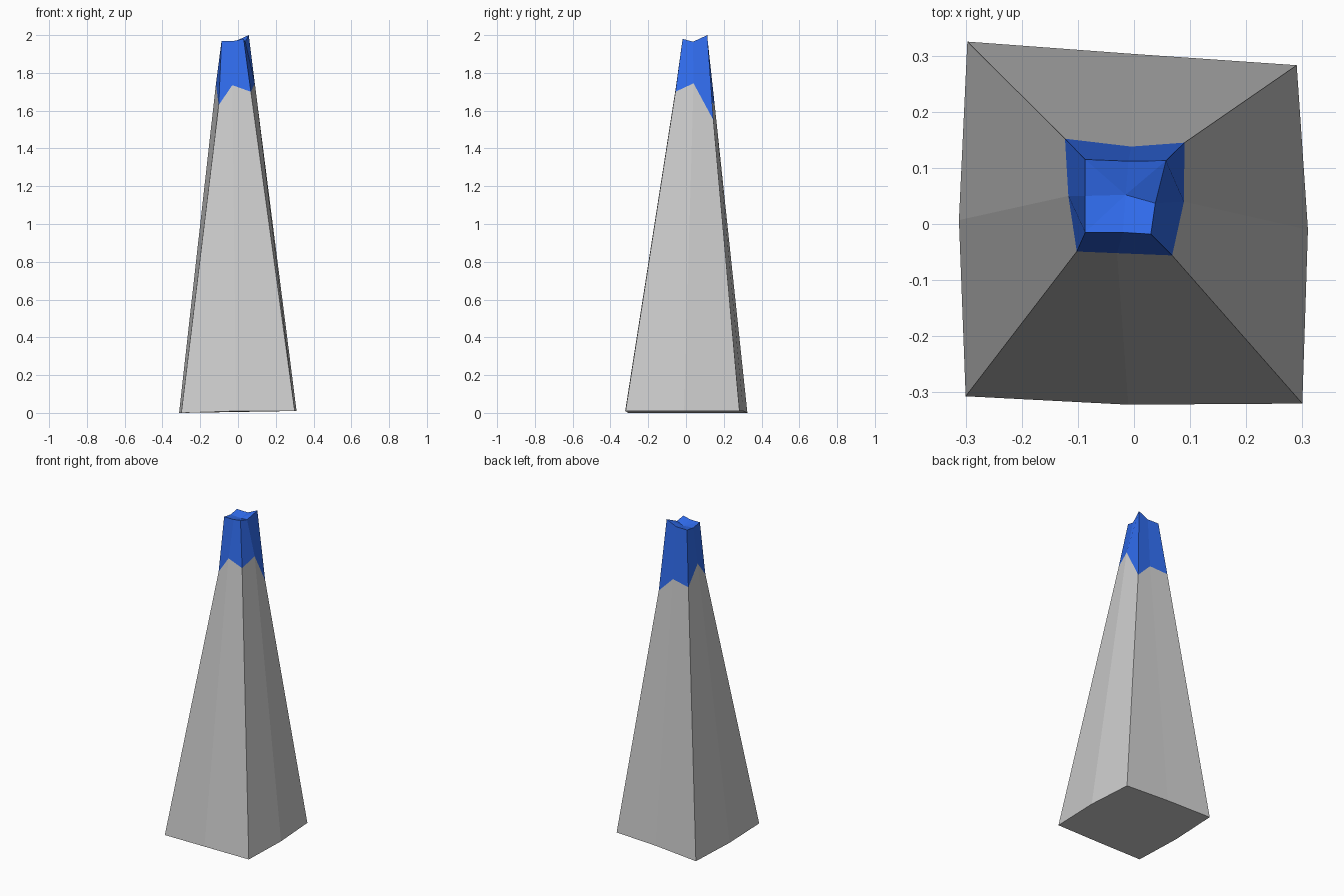
import bpy, bmesh

if "Cube" in bpy.data.objects:
    bpy.data.objects.remove(bpy.data.objects["Cube"])

# Eight-point rings: corners and side midpoints, anticlockwise from front left
BASE = [(-.30, -.307, 0), (-.01, -.322, .01), (.30, -.32, .01), (.31, -.01, .01),
        (.29, .283, .01), (0, .303, .01), (-.297, .325, 0), (-.312, .007, 0)]
SEAM = [(-.102, -.049, 1.63), (-.03, -.052, 1.735), (.068, -.056, 1.70), (.089, .04, 1.745),
        (.09, .145, 1.55), (-.005, .138, 1.645), (-.123, .152, 1.63), (-.117, .05, 1.74)]
TOP = [(-.087, -.015, 1.97), (-.02, -.015, 1.97), (.03, -.018, 1.98), (.038, .037, 1.965),
       (.057, .113, 2.0), (-.01, .112, 1.97), (-.087, .115, 1.97), (-.087, .05, 1.96)]
TOP_CENTRE = (-.015, .052, 1.955)


def tapered_part(name, lower, upper, cap_bottom=False, peak=None, color=None):
    bm = bmesh.new()
    a = [bm.verts.new(p) for p in lower]
    b = [bm.verts.new(p) for p in upper]
    n = len(a)
    for i in range(n):
        j = (i + 1) % n
        bm.faces.new((a[i], a[j], b[j], b[i]))
    if cap_bottom:
        bm.faces.new(a[::-1])
    if peak:
        c = bm.verts.new(peak)
        for i in range(0, n):
            bm.faces.new((b[i], b[(i + 1) % n], c))
    mesh = bpy.data.meshes.new(name)
    bm.to_mesh(mesh)
    bm.free()
    obj = bpy.data.objects.new(name, mesh)
    bpy.context.collection.objects.link(obj)
    if color:
        mat = bpy.data.materials.new(name + "_colour")
        mat.diffuse_color = color
        mat.use_nodes = True
        mat.node_tree.nodes["Principled BSDF"].inputs["Base Color"].default_value = mat.diffuse_color
        mesh.materials.append(mat)
    return obj


# Grey tapering shaft
tapered_part("shaft", BASE, SEAM, cap_bottom=True)

# Blue jagged tip with a dished top
tapered_part("tip", SEAM, TOP, peak=TOP_CENTRE, color=(.03, .15, .85, 1))
